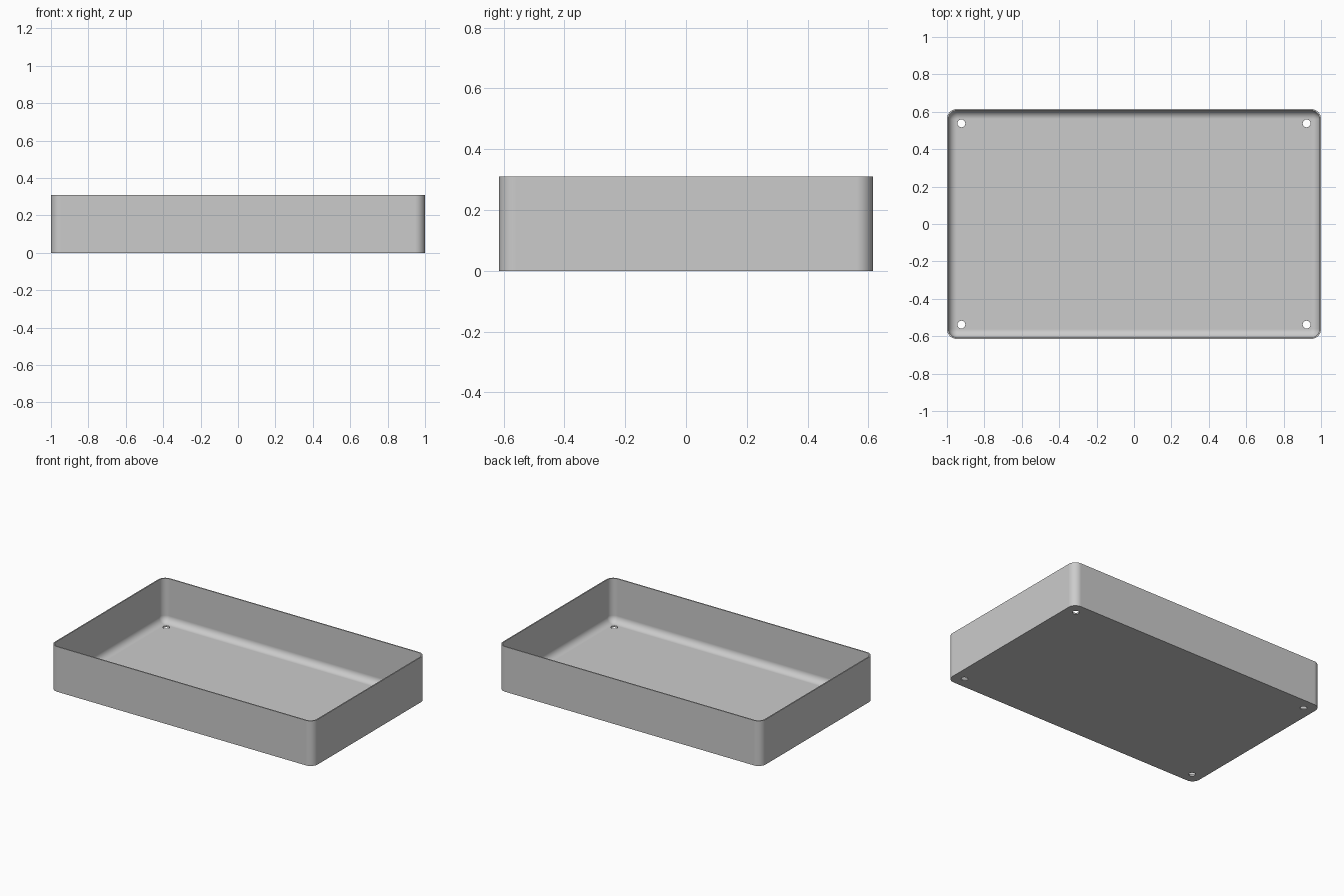
import bpy, bmesh, math

LENGTH, WIDTH, HEIGHT = 2.0, 1.23, 0.31
WALL, FLOOR = 0.008, 0.01
CORNER, FILLET = 0.054, 0.045
STEPS = 10

if "Cube" in bpy.data.objects:
    bpy.data.objects.remove(bpy.data.objects["Cube"], do_unlink=True)

grey = bpy.data.materials.new("light grey")
grey.use_nodes = True
colour = (0.6, 0.6, 0.6, 1)
grey.diffuse_color = colour
grey.node_tree.nodes["Principled BSDF"].inputs["Base Color"].default_value = colour


def rounded_ring(bm, inset, z):
    """Ring of vertices around a rounded rectangle, moved in by inset."""
    radius = CORNER - inset
    cx, cy = LENGTH / 2 - CORNER, WIDTH / 2 - CORNER
    ring = []
    for i, (sx, sy) in enumerate([(1, 1), (-1, 1), (-1, -1), (1, -1)]):
        for k in range(STEPS + 1):
            a = math.pi / 2 * (i + k / STEPS)
            ring.append(bm.verts.new((sx * cx + radius * math.cos(a),
                                      sy * cy + radius * math.sin(a), z)))
    return ring


# Tray section: outer wall, rim, inner wall, then the fillet down to the floor
section = [(0, 0), (0, HEIGHT), (WALL, HEIGHT)]
for k in range(STEPS + 1):
    a = math.pi / 2 * k / STEPS
    section.append((WALL + FILLET * (1 - math.cos(a)),
                    FLOOR + FILLET * (1 - math.sin(a))))

bm = bmesh.new()
rings = [rounded_ring(bm, inset, z) for inset, z in section]
for low, high in zip(rings, rings[1:]):
    for i in range(len(low)):
        j = (i + 1) % len(low)
        bm.faces.new((low[i], low[j], high[j], high[i]))
bm.faces.new(rings[0][::-1])
bm.faces.new(rings[-1])
bmesh.ops.recalc_face_normals(bm, faces=bm.faces[:])
mesh = bpy.data.meshes.new("tray")
bm.to_mesh(mesh)
bm.free()
tray = bpy.data.objects.new("tray", mesh)
bpy.context.collection.objects.link(tray)
mesh.materials.append(grey)

# Screw holes through the floor near each corner
bm = bmesh.new()
for sx in (-1, 1):
    for sy in (-1, 1):
        made = bmesh.ops.create_cone(bm, cap_ends=True, segments=32,
                                     radius1=0.021, radius2=0.021, depth=0.1)
        bmesh.ops.translate(bm, verts=made["verts"], vec=(sx * 0.923, sy * 0.538, 0))
cut_mesh = bpy.data.meshes.new("hole_cutter")
bm.to_mesh(cut_mesh)
bm.free()
cutter = bpy.data.objects.new("hole_cutter", cut_mesh)
bpy.context.collection.objects.link(cutter)
cutter.hide_render = True

holes = tray.modifiers.new("screw_holes", "BOOLEAN")
holes.operation = "DIFFERENCE"
holes.solver = "EXACT"
holes.object = cutter
bpy.ops.object.select_all(action="DESELECT")
tray.select_set(True)
bpy.context.view_layer.objects.active = tray
bpy.ops.object.modifier_apply(modifier=holes.name)
bpy.data.objects.remove(cutter, do_unlink=True)

# Smooth fillets and corners while the big panels stay flat
bpy.ops.object.shade_smooth_by_angle(angle=math.radians(30))
weighted = tray.modifiers.new("flat_panels", "WEIGHTED_NORMAL")
weighted.keep_sharp = True
